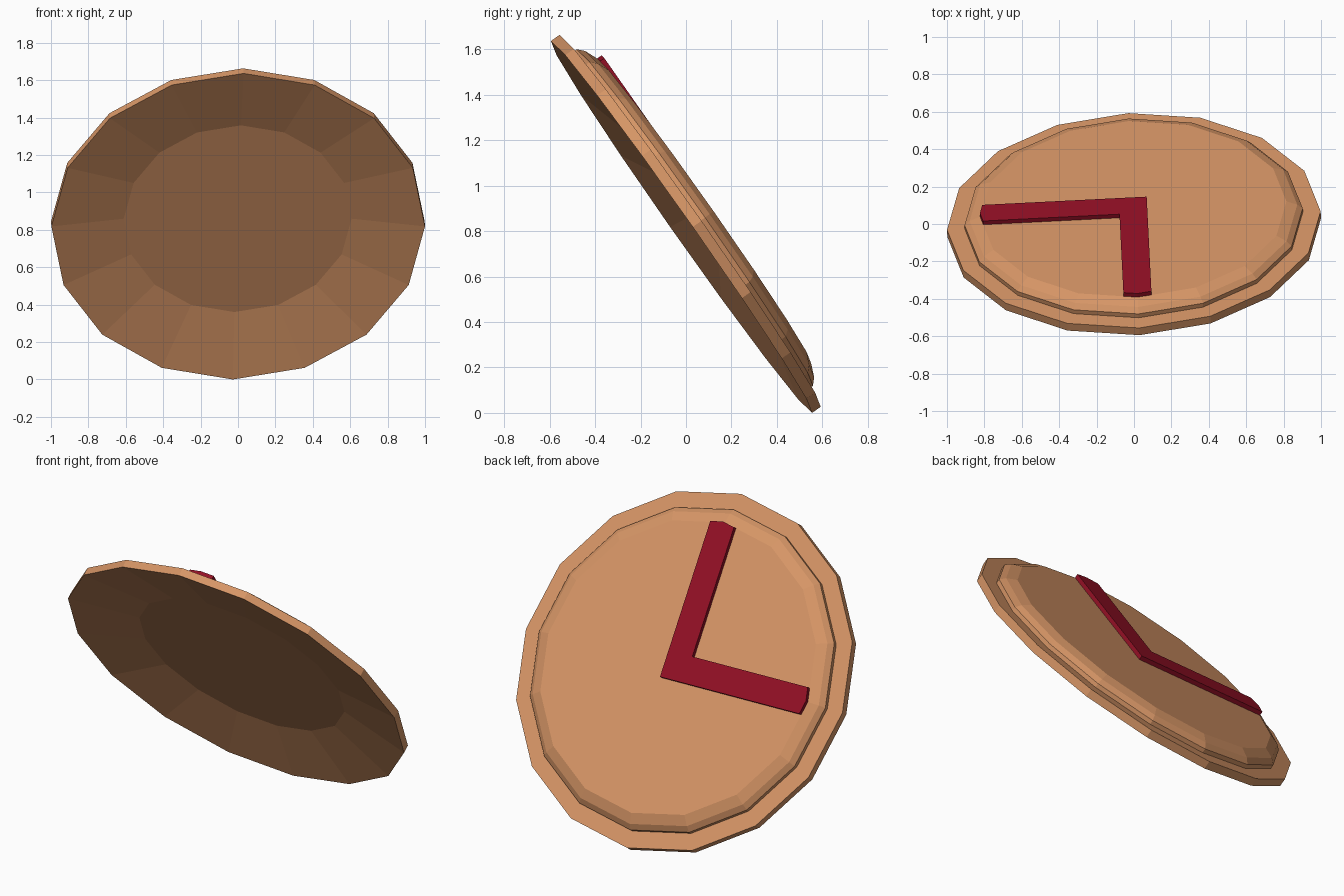
import bpy, bmesh, math
from mathutils import Matrix, Vector

if "Cube" in bpy.data.objects:
    bpy.data.objects.remove(bpy.data.objects["Cube"])

SIDES = 16
TILT = math.radians(35.1)   # lean of the disc
YAW = 0.05                  # slight turn about z

# Disc frame: local z is the face normal (back and up)
yaw = Matrix.Rotation(YAW, 3, 'Z')
e1 = yaw @ Vector((-1, 0, 0))
e2 = yaw @ Vector((0, -math.sin(TILT), math.cos(TILT)))
frame = Matrix((e1, e2, e1.cross(e2))).transposed().to_4x4()
frame.translation = (0.001, -0.02, 0.818)


def material(name, rgb):
    m = bpy.data.materials.new(name)
    m.diffuse_color = (*rgb, 1)
    m.use_nodes = True
    m.node_tree.nodes["Principled BSDF"].inputs["Base Color"].default_value = m.diffuse_color
    return m


def finish(name, bm, mat):
    bmesh.ops.recalc_face_normals(bm, faces=bm.faces)
    bm.transform(frame)
    me = bpy.data.meshes.new(name)
    bm.to_mesh(me)
    bm.free()
    me.materials.append(mat)
    ob = bpy.data.objects.new(name, me)
    bpy.context.collection.objects.link(ob)
    return ob


tan = material("tan", (0.67, 0.30, 0.132))
red = material("dark red", (0.29, 0.005, 0.018))

# Disc: turned profile (radius, height), hollow back to raised face
profile = [(0.61, 0.072), (1.0, 0.0), (1.0, 0.047), (0.905, 0.047),
           (0.905, 0.072), (0.877, 0.098), (0.82, 0.122)]
bm = bmesh.new()
rings = []
for r, h in profile:
    rings.append([bm.verts.new((r * math.cos(2 * math.pi * i / SIDES),
                                r * math.sin(2 * math.pi * i / SIDES), h))
                  for i in range(SIDES)])
for lo, hi in zip(rings, rings[1:]):
    for i in range(SIDES):
        j = (i + 1) % SIDES
        bm.faces.new((lo[i], lo[j], hi[j], hi[i]))
bm.faces.new(rings[0])
bm.faces.new(rings[-1])
finish("disc", bm, tan)

# Hands: one L-shaped raised plate, tips following the face outline
W, R = 0.075, 0.82
E = R - W * math.tan(math.pi / SIDES)
outline = [(-W, -W), (E, -W), (R, 0), (E, W), (W, W), (W, E), (0, R), (-W, E)]
bm = bmesh.new()
base = bm.faces.new([bm.verts.new((x, y, 0.118)) for x, y in outline])
top = bmesh.ops.extrude_face_region(bm, geom=[base])
bmesh.ops.translate(bm, vec=(0, 0, 0.028),
                    verts=[g for g in top["geom"] if isinstance(g, bmesh.types.BMVert)])
finish("clock_hands", bm, red)
